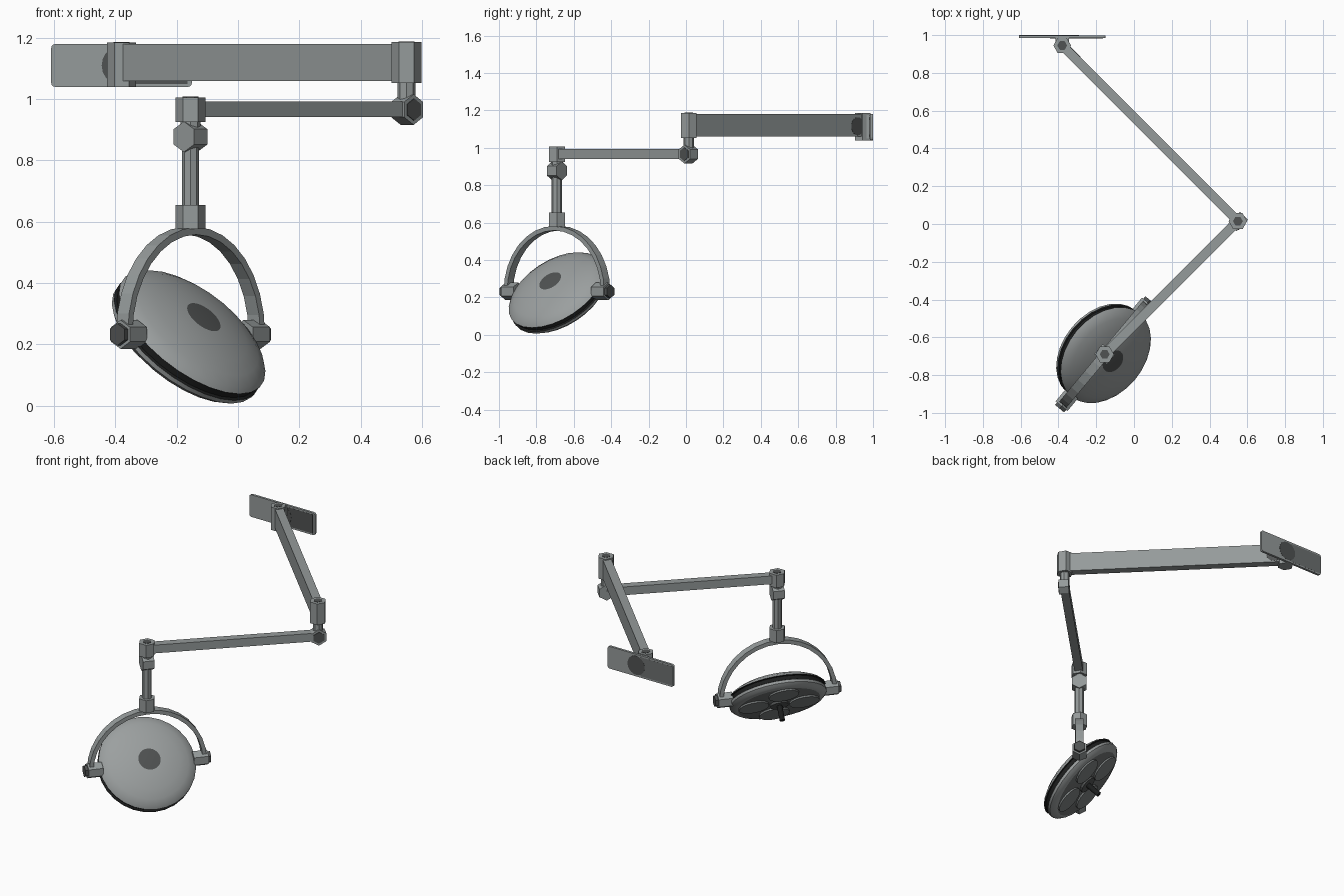
import bpy, bmesh, math
from mathutils import Vector, Matrix

if "Cube" in bpy.data.objects:
    bpy.data.objects.remove(bpy.data.objects["Cube"])


def material(name, c):
    m = bpy.data.materials.new(name)
    m.diffuse_color = (c[0], c[1], c[2], 1)
    m.use_nodes = True
    m.node_tree.nodes["Principled BSDF"].inputs["Base Color"].default_value = m.diffuse_color
    return m


GREY = material("satin grey", (0.30, 0.325, 0.325))
DOME = material("dome grey", (0.33, 0.35, 0.35))
MID = material("mid grey", (0.15, 0.16, 0.16))
DARK = material("dark grey", (0.08, 0.085, 0.085))
BLACK = material("near black", (0.012, 0.013, 0.013))
LENS = material("lens grey", (0.2, 0.215, 0.215))


def finish(name, bm, mats, smooth=False):
    bmesh.ops.recalc_face_normals(bm, faces=bm.faces)
    me = bpy.data.meshes.new(name)
    bm.to_mesh(me)
    bm.free()
    ob = bpy.data.objects.new(name, me)
    bpy.context.collection.objects.link(ob)
    for m in mats:
        me.materials.append(m)
    if smooth:
        bpy.ops.object.select_all(action='DESELECT')
        ob.select_set(True)
        bpy.context.view_layer.objects.active = ob
        bpy.ops.object.shade_smooth_by_angle(angle=math.radians(32))
    return ob


def frame(axis, origin):
    """Matrix with local Z along axis and local X kept horizontal."""
    z = Vector(axis).normalized()
    up = Vector((0, 0, 1))
    x = Vector((0, 1, 0)) if abs(z.z) > 0.99 else up.cross(z).normalized()
    y = z.cross(x)
    return Matrix.Translation(origin) @ Matrix((x, y, z)).transposed().to_4x4()


def prism(name, a, b, r, mat, sides=6, smooth=False):
    a, b = Vector(a), Vector(b)
    bm = bmesh.new()
    bmesh.ops.create_cone(bm, cap_ends=True, segments=sides, radius1=r, radius2=r,
                          depth=(b - a).length, matrix=frame(b - a, (a + b) / 2))
    return finish(name, bm, [mat], smooth)


def box(name, lo, hi, mat):
    lo, hi = Vector(lo), Vector(hi)
    bm = bmesh.new()
    bmesh.ops.create_cube(bm, size=1, matrix=Matrix.Translation((lo + hi) / 2)
                          @ Matrix.Diagonal((*(hi - lo), 1)))
    return finish(name, bm, [mat])


def beam(name, a, b, width, height, mat):
    """Straight arm of rectangular section between two points."""
    a, b = Vector(a), Vector(b)
    bm = bmesh.new()
    bmesh.ops.create_cube(bm, size=1, matrix=frame(b - a, (a + b) / 2)
                          @ Matrix.Diagonal((width, height, (b - a).length, 1)))
    return finish(name, bm, [mat])


def vertical(name, p, z0, z1, r, mat, sides=6):
    return prism(name, (p[0], p[1], z0), (p[0], p[1], z1), r, mat, sides)


# Key plan positions
WALL, ELBOW, END = (-0.38, 0.945), (0.55, 0.015), (-0.155, -0.69)
HUB = Vector((-0.155, -0.69, 0.232))
U = Vector((0.64, 0.768, 0)).normalized()      # yoke pivot axis
V = Vector((U.y, -U.x, 0))                     # horizontal, across the yoke
N = (V + Vector((0, 0, 1))).normalized()       # lamp head axis, tilted 45 degrees

# Wall plate with rounded corners
plate = box("wall_plate", (-0.61, 0.984, 1.04), (-0.15, 0.999, 1.18), GREY)
bm = bmesh.new()
bm.from_mesh(plate.data)
corners = [e for e in bm.edges if abs(e.verts[0].co.y - e.verts[1].co.y) > 0.01]
bmesh.ops.bevel(bm, geom=corners, offset=0.014, segments=3, affect='EDGES', profile=0.5)
bm.to_mesh(plate.data)
bm.free()

# Dark patches on the plate and the arm root
box("plate_front_patch", (-0.34, 0.983, 1.05), (-0.165, 0.985, 1.17), DARK)
prism("plate_front_spot", (-0.38, 0.982, 1.11), (-0.38, 0.985, 1.11), 0.065, DARK, 20)
box("plate_back_patch", (-0.608, 0.998, 1.05), (-0.38, 0.9995, 1.17), MID)
prism("plate_back_spot", (-0.35, 0.998, 1.11), (-0.35, 1.0, 1.11), 0.06, DARK, 20)
d = Vector((0.7071, 0.7071, 0))
spot = Vector((-0.335, 0.9, 1.115))
prism("arm_root_spot", spot + d * 0.02, spot + d * 0.026, 0.048, DARK, 20)

# Wall bracket and wall joint
box("wall_bracket", (-0.415, 0.945, 1.05), (-0.345, 0.986, 1.175), GREY)
vertical("wall_joint", WALL, 1.04, 1.185, 0.047, GREY)

# Upper arm and elbow
beam("upper_arm", (*WALL, 1.12), (*ELBOW, 1.12), 0.05, 0.12, GREY)
vertical("elbow_joint", ELBOW, 1.053, 1.187, 0.049, GREY)
vertical("elbow_pin", ELBOW, 0.97, 1.06, 0.029, GREY, 8)
e = Vector((*ELBOW, 0.966))
w = Vector((0.7071, -0.7071, 0))
prism("elbow_hinge", e - w * 0.027, e + w * 0.033, 0.05, GREY)
prism("elbow_hinge_cap", e + w * 0.03, e + w * 0.036, 0.036, DARK)

# Lower arm and its end joint
beam("lower_arm", (*ELBOW, 0.967), (*END, 0.967), 0.05, 0.052, GREY)
vertical("arm_end_joint", END, 0.925, 1.006, 0.049, GREY)
for nm, p, z in (("wall", WALL, 1.185), ("elbow", ELBOW, 1.187), ("arm_end", END, 1.006)):
    vertical(nm + "_joint_cap", p, z - 0.002, z + 0.002, 0.026, DARK)

# Drop stem
vertical("stem_neck", END, 0.89, 0.93, 0.033, GREY, 8)
h = Vector((*END, 0.877))
prism("stem_hinge", h - U * 0.034, h + U * 0.034, 0.05, GREY)
vertical("stem", END, 0.64, 0.86, 0.028, GREY, 8)
vertical("stem_collar", END, 0.576, 0.655, 0.049, GREY)

# Semicircular yoke
bm = bmesh.new()
rings = []
for i in range(17):
    t = math.pi * i / 16
    dr = U * math.cos(t) + Vector((0, 0, math.sin(t)))
    rings.append([bm.verts.new(HUB + dr * r + V * s)
                  for r, s in ((0.326, -0.025), (0.35, -0.025), (0.35, 0.025), (0.326, 0.025))])
for a, b in zip(rings, rings[1:]):
    for k in range(4):
        bm.faces.new((a[k], a[(k + 1) % 4], b[(k + 1) % 4], b[k]))
bm.faces.new(rings[0])
bm.faces.new(rings[-1])
finish("yoke", bm, [GREY])

# Yoke pivots
for side, s in (("left", -1), ("right", 1)):
    prism(side + "_pivot", HUB + U * s * 0.27, HUB + U * s * 0.357, 0.047, GREY)
    prism(side + "_pivot_cap", HUB + U * s * 0.35, HUB + U * s * 0.374, 0.036, DARK)

# Lamp head: turned profile (radius, height along the head axis, material of band)
M = frame(N, HUB)
profile = [(0.0, 0.082, 1), (0.065, 0.08, 0), (0.12, 0.074, 0), (0.18, 0.062, 0),
           (0.235, 0.045, 0), (0.27, 0.026, 0), (0.285, 0.010, 2), (0.276, 0.006, 2),
           (0.276, -0.016, 2), (0.285, -0.02, 0), (0.283, -0.036, 0), (0.265, -0.052, 0),
           (0.24, -0.06, 3), (0.0, -0.06, 3)]
SEG = 28
bm = bmesh.new()
loops = []
for r, z, _ in profile:
    if r == 0:
        loops.append([bm.verts.new(M @ Vector((0, 0, z)))] * SEG)
    else:
        loops.append([bm.verts.new(M @ Vector((r * math.cos(2 * math.pi * i / SEG),
                                               r * math.sin(2 * math.pi * i / SEG), z)))
                      for i in range(SEG)])
for k in range(len(profile) - 1):
    for i in range(SEG):
        j = (i + 1) % SEG
        vs = list(dict.fromkeys((loops[k][i], loops[k][j], loops[k + 1][j], loops[k + 1][i])))
        bm.faces.new(vs).material_index = profile[k][2]
finish("lamp_head", bm, [DOME, DARK, BLACK, MID], True)

# Four light lenses on the underside, and the central handle
for i in range(4):
    a = math.pi / 2 * i
    c = Vector((0.15 * math.cos(a), 0.15 * math.sin(a), 0))
    prism("lens_%d" % (i + 1), M @ (c + Vector((0, 0, -0.05))),
          M @ (c + Vector((0, 0, -0.07))), 0.088, LENS, 20)
for nm, z0, z1, r, m in (("handle_base", -0.05, -0.075, 0.055, DARK),
                         ("handle", -0.07, -0.165, 0.016, BLACK)):
    prism(nm, M @ Vector((0, 0, z0)), M @ Vector((0, 0, z1)), r, m, 12)
